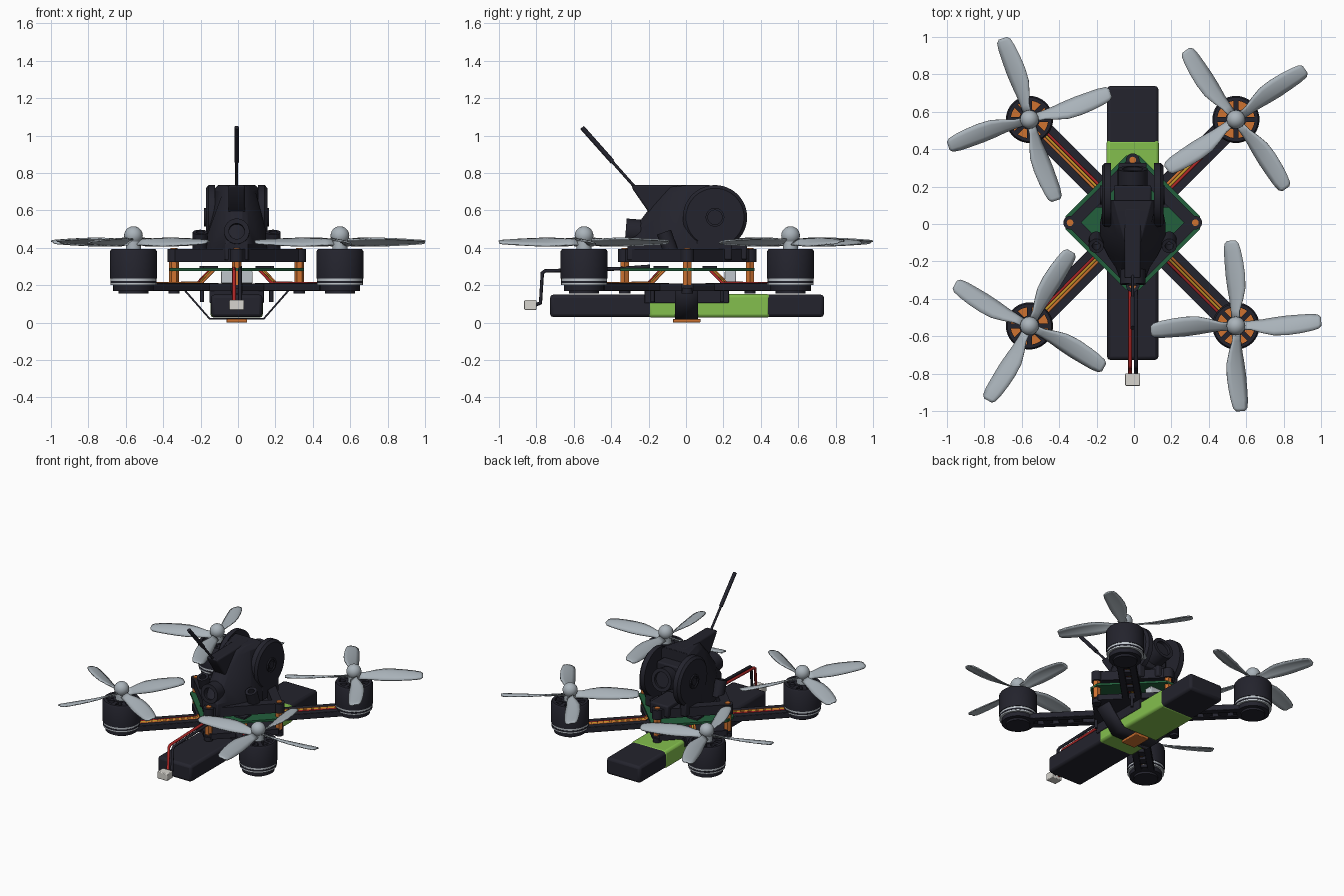
import bpy, bmesh, math
from mathutils import Vector, Matrix

if "Cube" in bpy.data.objects:
    bpy.data.objects.remove(bpy.data.objects["Cube"])

C = Vector((-0.007, 0.007, 0))      # model axis relative to the bounding-box centre
M = 0.552                            # motor offset on x and y
DIAG = M * math.sqrt(2)


def mat(name, r, g, b):
    m = bpy.data.materials.new(name)
    m.diffuse_color = (r, g, b, 1)
    m.use_nodes = True
    m.node_tree.nodes["Principled BSDF"].inputs["Base Color"].default_value = m.diffuse_color
    return m


DARK = mat("carbon_black", 0.017, 0.017, 0.026)
LIME = mat("battery_green", 0.23, 0.52, 0.075)
PCB = mat("board_green", 0.016, 0.115, 0.045)
ORANGE = mat("orange_metal", 0.62, 0.17, 0.03)
YELLOW = mat("yellow_wire", 0.55, 0.30, 0.02)
RED = mat("red_wire", 0.42, 0.02, 0.02)
SILVER = mat("silver", 0.52, 0.56, 0.60)
GREY = mat("propeller_grey", 0.40, 0.45, 0.49)
WHITE = mat("connector_white", 0.68, 0.66, 0.62)


def make(name, verts, faces, m, bevel=0.0, solid=0.0):
    me = bpy.data.meshes.new(name)
    me.from_pydata([Vector(v) + C for v in verts], [], faces)
    bm = bmesh.new()
    bm.from_mesh(me)
    bmesh.ops.remove_doubles(bm, verts=bm.verts, dist=1e-5)
    bmesh.ops.recalc_face_normals(bm, faces=bm.faces)
    bm.to_mesh(me)
    bm.free()
    me.materials.append(m)
    ob = bpy.data.objects.new(name, me)
    bpy.context.collection.objects.link(ob)
    if solid:
        s = ob.modifiers.new("thickness", 'SOLIDIFY')
        s.thickness, s.offset = solid, 0
    if bevel:
        b = ob.modifiers.new("bevel", 'BEVEL')
        b.width, b.segments, b.limit_method = bevel, 2, 'ANGLE'
    return ob


def loft(name, sections, m, bevel=0.0):
    """Skin equal-length closed sections and cap both ends."""
    n = len(sections[0])
    faces = [[s * n + i, s * n + (i + 1) % n, (s + 1) * n + (i + 1) % n, (s + 1) * n + i]
             for s in range(len(sections) - 1) for i in range(n)]
    faces += [list(range(n)), [(len(sections) - 1) * n + i for i in range(n)]]
    return make(name, [p for s in sections for p in s], faces, m, bevel)


def box(name, lo, hi, m, bevel=0.0, rot=0.0):
    R = Matrix.Rotation(rot, 3, 'Z')
    ring = [(lo[0], lo[1]), (hi[0], lo[1]), (hi[0], hi[1]), (lo[0], hi[1])]
    return loft(name, [[R @ Vector((x, y, z)) for x, y in ring] for z in (lo[2], hi[2])], m, bevel)


def lathe(name, o, axis, prof, m, n=32):
    """Turn a closed (radius, height) profile about an axis."""
    q = Vector((0, 0, 1)).rotation_difference(Vector(axis))
    k = len(prof)
    vs = [Vector(o) + q @ Vector((r * math.cos(a), r * math.sin(a), h))
          for a in (2 * math.pi * i / n for i in range(n)) for r, h in prof]
    fs = [[i * k + j, (i + 1) % n * k + j, (i + 1) % n * k + (j + 1) % k, i * k + (j + 1) % k]
          for i in range(n) for j in range(k) if prof[j][0] + prof[(j + 1) % k][0] > 0]
    return make(name, vs, fs, m)


def cyl(name, o, r, h, m, axis=(0, 0, 1), n=32):
    return lathe(name, o, axis, [(0, 0), (r, 0), (r, h), (0, h)], m, n)


def ring(name, o, ro, ri, h, m, axis=(0, 0, 1), n=32):
    return lathe(name, o, axis, [(ri, 0), (ro, 0), (ro, h), (ri, h)], m, n)


def pipe(name, pts, r, m):
    cu = bpy.data.curves.new(name, 'CURVE')
    cu.dimensions, cu.bevel_depth, cu.bevel_resolution, cu.use_fill_caps = '3D', r, 2, True
    sp = cu.splines.new('POLY')
    sp.points.add(len(pts) - 1)
    for p, v in zip(sp.points, pts):
        p.co = (*(Vector(v) + C), 1)
    cu.materials.append(m)
    bpy.context.collection.objects.link(bpy.data.objects.new(name, cu))


def diamond(s, clip, z):
    t = s - clip
    return [(x, y, z) for x, y in ((clip, -t), (clip, t), (t, clip), (-t, clip),
                                   (-clip, t), (-clip, -t), (-t, -clip), (t, -clip))]


def propeller(name, x, y, a0, s):
    # stations: radius, chord, sweep, pitch in degrees
    st = [(0.03, 0.05, 0, 38), (0.08, 0.055, 0.002, 34), (0.14, 0.08, 0.010, 29),
          (0.20, 0.102, 0.014, 24), (0.27, 0.108, 0.012, 20), (0.34, 0.102, 0.008, 17),
          (0.40, 0.092, 0.003, 14), (0.44, 0.076, 0, 12), (0.456, 0.045, 0, 11)]
    vs, fs, k = [], [], 5
    for b in range(4):
        R = Matrix.Rotation(math.radians(a0 + 90 * b), 3, 'Z')
        base = len(vs)
        for r, c, sw, p in st:
            for j in range(k):
                u = j / (k - 1) - 0.5
                camber = 0.08 * c * (1 - 4 * u * u)
                dy, dz = u * c * math.cos(math.radians(p)), -u * c * math.sin(math.radians(p))
                vs.append(Vector((x, y, 0.43 + dz + camber)) + R @ Vector((r, s * (dy - sw), 0)))
        fs += [[base + i * k + j, base + (i + 1) * k + j, base + (i + 1) * k + j + 1, base + i * k + j + 1]
               for i in range(len(st) - 1) for j in range(k - 1)]
    make(name + "_blades", vs, fs, GREY, solid=0.008)
    dome = [(0.05 * math.cos(t), 0.075 + 0.05 * math.sin(t)) for t in
            (math.radians(d) for d in range(-40, 91, 13))]
    lathe(name + "_hub", (x, y, 0.39), (0, 0, 1), [(0, 0), (0.04, 0)] + dome + [(0, 0.125)], GREY, 24)


# Motors, propellers, arms and motor wires
corners = [("rear_left", -1, 1, 18, 1), ("rear_right", 1, 1, 36, -1),
           ("front_left", -1, -1, 61, -1), ("front_right", 1, -1, 3, 1)]
for tag, sx, sy, a0, s in corners:
    x, y, ang = sx * M, sy * M, math.atan2(sy, sx)
    propeller(tag + "_propeller", x, y, a0, s)
    lathe(tag + "_motor_bell", (x, y, 0), (0, 0, 1),
          [(0.1, 0.236), (0.126, 0.236), (0.126, 0.38), (0.118, 0.392), (0.1, 0.392)], DARK, 40)
    cyl(tag + "_motor_windings", (x, y, 0.236), 0.101, 0.124, ORANGE)
    cyl(tag + "_motor_cap", (x, y, 0.35), 0.055, 0.042, DARK)
    for i in range(8):
        t = i * math.pi / 4 + ang
        d = Vector((math.cos(t), math.sin(t), 0))
        loft(tag + "_motor_spoke", [[Vector((x, y, 0)) + d * r + d.cross(Vector((0, 0, 1))) * w + Vector((0, 0, z))
             for w, z in ((-0.013, 0.355), (0.013, 0.355), (0.013, 0.39), (-0.013, 0.39))] for r in (0.04, 0.108)], DARK)
    cyl(tag + "_motor_stator_ring", (x, y, 0.2), 0.122, 0.036, SILVER, n=40)
    ring(tag + "_motor_groove", (x, y, 0.211), 0.1235, 0.1, 0.011, DARK, n=40)
    cyl(tag + "_arm_end", (x, y, 0.17), 0.108, 0.034, DARK)
    cyl(tag + "_motor_base", (x, y, 0.155), 0.08, 0.016, DARK)
    for w in (-1, 1):
        box(tag + "_arm_rail", (0.2, w * 0.042 - 0.022, 0.17), (DIAG, w * 0.042 + 0.022, 0.212), DARK, 0.004, ang)
    for r in (0.38, 0.48, 0.58, 0.68):
        box(tag + "_arm_bridge", (r - 0.03, -0.025, 0.175), (r + 0.03, 0.025, 0.195), DARK, 0, ang)
    R = Matrix.Rotation(ang, 3, 'Z')
    for w, m in ((-0.015, RED), (0, YELLOW), (0.015, ORANGE)):
        pipe(tag + "_motor_wire", [R @ Vector(p) for p in
             ((0.7, w, 0.207), (0.28, w, 0.212), (0.19, w, 0.278))], 0.008, m)
    cyl(tag + "_arm_screw", (sx * 0.185, sy * 0.185, 0.11), 0.011, 0.08, DARK, n=12)

# Frame plate, circuit board and standoffs
loft("bottom_plate", [diamond(0.38, 0.35, z) for z in (0.17, 0.21)], DARK)
loft("circuit_board", [diamond(0.395, 0.36, z) for z in (0.275, 0.291)], PCB)
for sx, sy in ((1, 0), (-1, 0), (0, 1), (0, -1)):
    x, y = sx * 0.335, sy * 0.335
    cyl("standoff", (x, y, 0.2), 0.026, 0.13, ORANGE, n=6)
    cyl("bottom_screw", (x, y, 0.155), 0.03, 0.03, DARK, n=16)
    cyl("canopy_ear", (x, y, 0.325), 0.036, 0.068, DARK)
    cyl("canopy_screw", (x, y, 0.39), 0.018, 0.01, ORANGE, n=16)
box("usb_socket", (-0.085, 0.2, 0.21), (0.085, 0.26, 0.275), SILVER, 0.005)
for i, (x, y) in enumerate(((0.16, 0.12), (-0.16, 0.12), (0.14, -0.14), (-0.14, -0.14))):
    box("board_chip", (x - 0.04, y - 0.04, 0.29), (x + 0.04, y + 0.04, 0.303), DARK)

# Canopy: base ring, tapered hull, antenna fin, chin
ring("canopy_base", (0, 0, 0.325), 0.365, 0.275, 0.068, DARK, n=4)
hull = [(-0.32, 0.06, 0.045, 0.45), (-0.24, 0.09, 0.05, 0.56), (-0.18, 0.13, 0.05, 0.64),
        (-0.09, 0.175, 0.065, 0.725), (0.0, 0.175, 0.09, 0.735), (0.12, 0.15, 0.12, 0.735)]
loft("canopy_hull", [[(-wb, y, 0.335), (-wb, y, 0.42), (-wt - 0.01, y, zt - 0.03), (-wt + 0.02, y, zt),
      (wt - 0.02, y, zt), (wt + 0.01, y, zt - 0.03), (wb, y, 0.42), (wb, y, 0.335)]
      for y, wb, wt, zt in hull], DARK, 0.008)
fin = ((-0.3, 0.735), (-0.29, 0.71), (-0.2, 0.58), (-0.05, 0.5), (0.08, 0.6), (0.08, 0.736))
loft("antenna_fin", [[(x, y, z) for y, z in fin] for x in (-0.045, 0.045)], DARK, 0.01)
box("canopy_chin", (-0.075, 0.1, 0.335), (0.075, 0.32, 0.42), DARK, 0.01)

# Camera with round side cheeks
for s in (-1, 1):
    lathe("camera_cheek", (s * 0.115, 0.148, 0.563), (s, 0, 0),
          [(0, 0), (0.172, 0), (0.172, 0.035), (0.155, 0.05), (0, 0.05)], DARK, 48)
    ring("cheek_outer_ring", (s * 0.16, 0.148, 0.563), 0.05, 0.038, 0.014, DARK, (s, 0, 0))
    cyl("cheek_screw", (s * 0.16, 0.148, 0.563), 0.026, 0.012, DARK, (s, 0, 0))
    box("cheek_foot", (s * 0.14 - 0.025, 0.05, 0.335), (s * 0.14 + 0.025, 0.24, 0.45), DARK, 0.008)
    ring("antenna_duct", (s * 0.195, -0.085, 0.37), 0.04, 0.022, 0.12, DARK, (0, -0.35, 1), 24)
box("camera_body", (-0.1, 0.1, 0.46), (0.1, 0.2, 0.66), DARK, 0.01)
ring("camera_lens_barrel", (0, 0.19, 0.563), 0.08, 0.055, 0.1, DARK, (0, 1, 0.2))
cyl("camera_lens", (0, 0.19, 0.563), 0.06, 0.08, DARK, (0, 1, 0.2))

# Front tube and whip antenna
ring("front_tube", (0, -0.16, 0.475), 0.068, 0.042, 0.17, DARK, (0, -1, 0.08))
d = Vector((0, -0.28, 0.315)).normalized()
cyl("antenna_lead", (0, -0.25, 0.69), 0.008, 0.25, DARK, d, 12)
cyl("antenna_tip", (0, -0.4, 0.86), 0.013, 0.245, DARK, d, 12)

# Battery, label, pad and strap
box("battery", (-0.137, -0.734, 0.029), (0.137, 0.731, 0.15), DARK, 0.018)
box("battery_label", (-0.14, -0.21, 0.026), (0.14, 0.443, 0.153), LIME, 0.018)
box("battery_pad", (-0.145, -0.23, 0.104), (0.145, 0.222, 0.175), DARK, 0.005)
path = ((-0.28, 0.175), (-0.145, 0.021), (0.145, 0.021), (0.28, 0.175))
make("battery_strap", [(x, y, z) for x, z in path for y in (-0.065, 0.058)],
     [(i, i + 1, i + 3, i + 2) for i in (0, 2, 4)], DARK, solid=0.01)
box("strap_buckle", (-0.055, -0.077, 0.0), (0.055, 0.07, 0.02), ORANGE, 0.004)

# Battery lead and plug
for x, m in ((-0.014, RED), (0.018, DARK)):
    pipe("battery_lead", [(x, -0.2, 0.3), (x, -0.36, 0.288), (x, -0.76, 0.276), (x, -0.775, 0.265),
                          (x, -0.785, 0.105), (x, -0.81, 0.095)], 0.01, m)
box("battery_plug", (-0.04, -0.872, 0.068), (0.04, -0.806, 0.12), WHITE, 0.005)

# Smooth the round parts, keep hard edges
for ob in bpy.data.objects:
    ob.select_set(ob.type == 'MESH')
    if ob.type == 'MESH':
        bpy.context.view_layer.objects.active = ob
bpy.ops.object.shade_smooth_by_angle(angle=math.radians(35))
